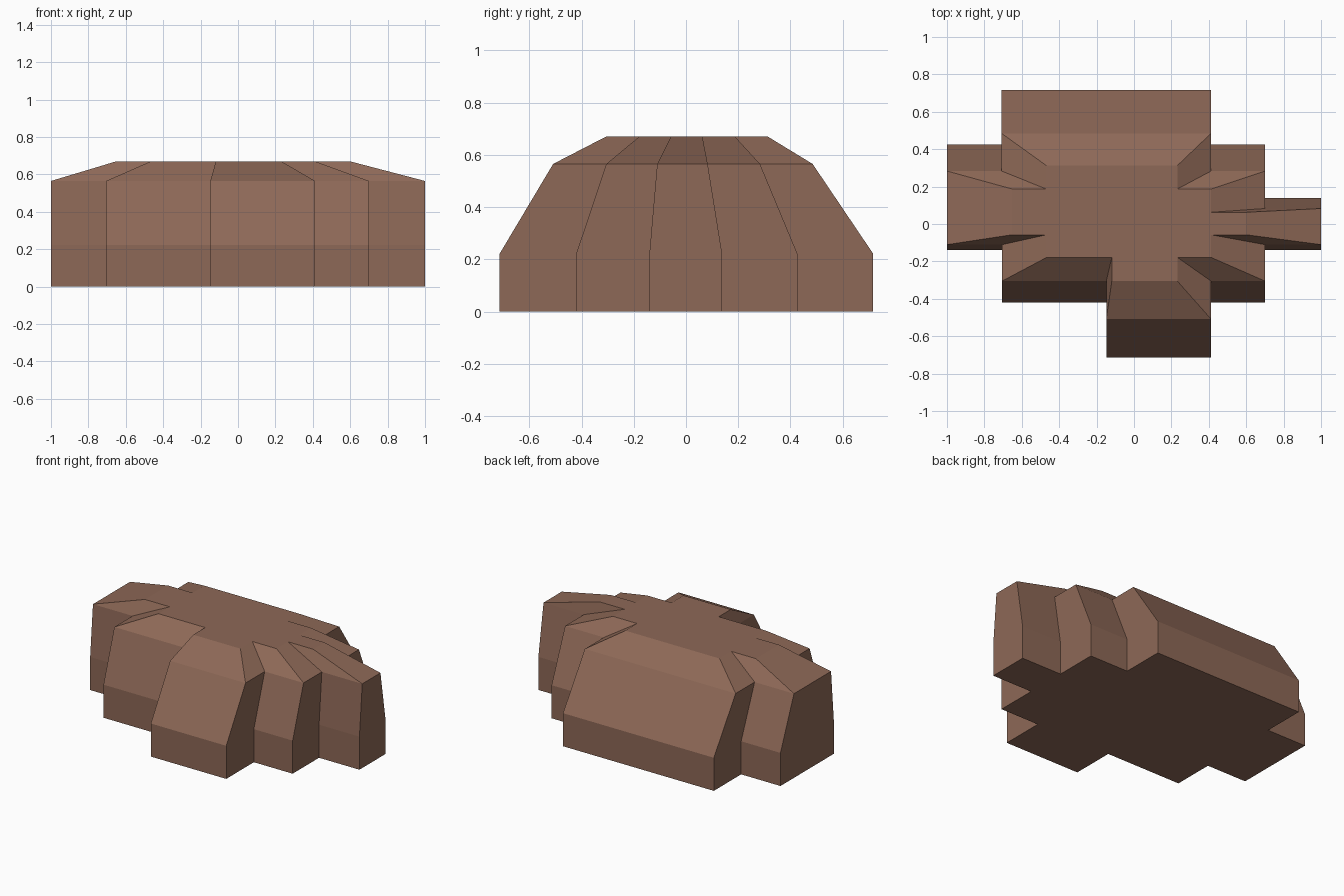
import bpy, bmesh

if "Cube" in bpy.data.objects:
    bpy.data.objects.remove(bpy.data.objects["Cube"])

# Stepped footprint outline (counter-clockwise seen from above)
footprint = [
    (-1, -0.14), (-0.705, -0.14), (-0.705, -0.42), (-0.148, -0.42),
    (-0.148, -0.713), (0.412, -0.713), (0.412, -0.42), (0.70, -0.42),
    (0.70, -0.14), (1, -0.14), (1, 0.138), (0.70, 0.138),
    (0.70, 0.426), (0.412, 0.426), (0.412, 0.716), (-0.708, 0.716),
    (-0.708, 0.426), (-1, 0.426),
]

# Levels: height, x scale, x shift, y scale, y shift
levels = [
    (0.0, 1, 0, 1, 0),
    (0.222, 1, 0, 1, 0),
    (0.565, 1, 0, 0.695, -0.013),
    (0.67, 0.625, -0.026, 0.432, 0.003),
]

stone = bpy.data.materials.new("brown stone")
stone.diffuse_color = (0.27, 0.14, 0.095, 1)
stone.use_nodes = True
stone.node_tree.nodes["Principled BSDF"].inputs["Base Color"].default_value = stone.diffuse_color

# Loft the outline through the levels, then cap both ends
bm = bmesh.new()
rings = [[bm.verts.new((x * sx + dx, y * sy + dy, z)) for x, y in footprint]
         for z, sx, dx, sy, dy in levels]
n = len(footprint)
for low, high in zip(rings, rings[1:]):
    for i in range(n):
        j = (i + 1) % n
        bm.faces.new((low[i], low[j], high[j], high[i]))
bm.faces.new(rings[-1])
bm.faces.new(rings[0][::-1])
bmesh.ops.recalc_face_normals(bm, faces=bm.faces[:])

mesh = bpy.data.meshes.new("stepped_rock")
bm.to_mesh(mesh)
bm.free()
mesh.materials.append(stone)
rock = bpy.data.objects.new("stepped_rock", mesh)
bpy.context.collection.objects.link(rock)
